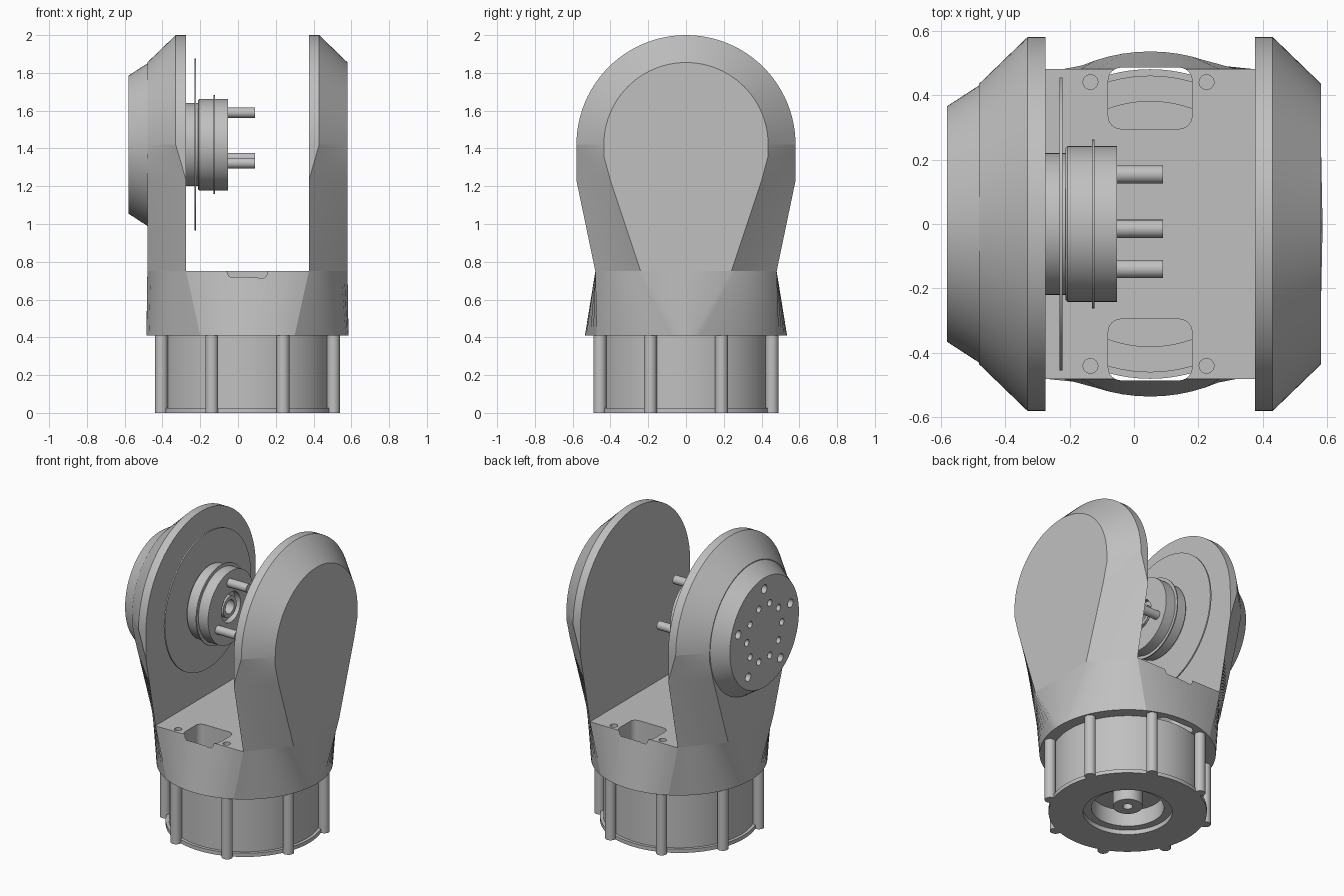
import bpy, bmesh, math
from mathutils import Matrix, Vector

cube = bpy.data.objects.get("Cube")
if cube:
    bpy.data.objects.remove(cube)

MID = 0.05      # x of the vertical axis of the fork
PIVOT = 1.42    # height of the joint axis
INNER = 0.325   # half width of the gap between the arms
RAD = 0.535

grey = bpy.data.materials.new("machined_grey")
grey.use_nodes = True
grey.diffuse_color = (0.527, 0.527, 0.527, 1)
grey.node_tree.nodes["Principled BSDF"].inputs["Base Color"].default_value = grey.diffuse_color


def finish(name, bm):
    bmesh.ops.remove_doubles(bm, verts=bm.verts, dist=0.0002)
    bmesh.ops.recalc_face_normals(bm, faces=bm.faces)
    mesh = bpy.data.meshes.new(name)
    bm.to_mesh(mesh)
    bm.free()
    mesh.materials.append(grey)
    obj = bpy.data.objects.new(name, mesh)
    bpy.context.collection.objects.link(obj)
    return obj


def loft(name, rings):
    """Skin a stack of equal-length closed rings and cap both ends."""
    bm = bmesh.new()
    rows = [[bm.verts.new(p) for p in ring] for ring in rings]
    n = len(rows[0])
    for a, b in zip(rows, rows[1:]):
        for i in range(n):
            j = (i + 1) % n
            bm.faces.new((a[i], a[j], b[j], b[i]))
    bm.faces.new(rows[0])
    bm.faces.new(rows[-1])
    return finish(name, bm)


def lathe(name, profile, along_x=False, segs=96, half=False):
    """Turn (radius, position) points about the fork axis or the joint axis."""
    bm = bmesh.new()
    steps = segs // 2 if half else segs
    rows = []
    for k in range(steps + 1):
        a = 2 * math.pi * k / segs
        c, s = math.cos(a), math.sin(a)
        if along_x:
            pts = [(t, r * c, PIVOT + r * s) for r, t in profile]
        else:
            pts = [(MID + r * c, r * s, t) for r, t in profile]
        rows.append([bm.verts.new(p) for p in pts])
    for a, b in zip(rows, rows[1:]):
        for i in range(len(profile) - 1):
            bm.faces.new((a[i], a[i + 1], b[i + 1], b[i]))
    return finish(name, bm)


def add_rod(bm, centre, radius, length, along_x=False):
    m = Matrix.Translation(Vector(centre))
    if along_x:
        m = m @ Matrix.Rotation(math.pi / 2, 4, 'Y')
    bmesh.ops.create_cone(bm, cap_ends=True, segments=24, radius1=radius,
                          radius2=radius, depth=length, matrix=m)


def carve(target, cutter):
    mod = target.modifiers.new("cut", 'BOOLEAN')
    mod.operation = 'DIFFERENCE'
    mod.solver = 'EXACT'
    mod.object = cutter
    cutter.hide_render = True
    deps = bpy.context.evaluated_depsgraph_get()
    mesh = bpy.data.meshes.new_from_object(target.evaluated_get(deps))
    target.modifiers.clear()
    target.data = mesh
    bpy.data.objects.remove(cutter)


def outline(h, c, w, start=0.0, rounded=False):
    """Quarter section from the flat front (y = h) round to the outer side."""
    if rounded:
        a1, a2 = math.acos(c / RAD), math.asin(w / RAD)
        angs = [math.pi / 2 + (a1 - math.pi / 2) * k / 6 for k in range(6)]
        angs += [a1 + (a2 - a1) * k / 12 for k in range(13)] + [0]
        return [(RAD * math.cos(a), RAD * math.sin(a)) for a in angs]
    pts = [(start + (c - start) * k / 6, h) for k in range(6)]
    pts += [(c + (0.53 - c) * k / 12, h + (w - h) * k / 12) for k in range(13)]
    return pts + [(0.53, 0)]


# Fork foot: round at the bottom, flat-fronted at the deck
def full_ring(q, z):
    right = q + [(x, -y) for x, y in q[-2::-1]]
    pts = right + [(-x, y) for x, y in right[-2:0:-1]]
    return [(MID + x, y, z) for x, y in pts]


foot = loft("fork_foot", [full_ring(outline(RAD, 0.25, 0.03, rounded=True), 0.41),
                          full_ring(outline(0.48, INNER, 0.24), 0.75)])

# Pockets and screw holes in the deck
for s in (1, -1):
    corners = [(0.14, 0.445, 0), (-0.04, 0.445, 90), (-0.04, 0.335, 180), (0.14, 0.335, 270)]
    ring = []
    for x, y, start in corners:
        for k in range(7):
            a = math.radians(start + 15 * k)
            ring.append((x + 0.04 * math.cos(a), s * (y + 0.04 * math.sin(a))))
    carve(foot, loft("pocket_cutter", [[(x, y, z) for x, y in ring] for z in (0.3, 0.9)]))
bm = bmesh.new()
for x in (-0.135, 0.225):
    for y in (-0.44, 0.44):
        add_rod(bm, (x, y, 0.75), 0.023, 0.4)
carve(foot, finish("hole_cutter", bm))

# Two arms with chamfered round tops
levels = [(0.75, 0.48, INNER, 0.24), (1.23, 0.58, INNER, 0.40),
          (1.36, 0.58, 0.362, 0.435), (PIVOT, 0.58, 0.38, 0.435)]
for side, s in (("left", 1), ("right", -1)):
    rings = []
    for z, h, c, w in levels:
        q = outline(h, c, w, start=INNER)
        pts = q + [(x, -y) for x, y in q[-2::-1]]
        rings.append([(MID + s * x, y, z) for x, y in pts])
    loft(side + "_arm", rings)
    top = [(0, INNER), (0.58, INNER), (0.58, 0.38), (0.435, 0.53), (0, 0.53)]
    lathe(side + "_arm_top", [(r, MID + s * t) for r, t in top], True, half=True)

# Conical cap with bolt holes on the right arm
cap = lathe("bearing_cap", [(0, -0.46), (0.43, -0.46), (0.43, -0.48),
                            (0.365, -0.58), (0, -0.58)], True)
bm = bmesh.new()
for count, rad, size, turn in ((5, 0.29, 0.028, 90), (10, 0.185, 0.022, 0)):
    for k in range(count):
        a = math.radians(turn + 360 * k / count)
        add_rod(bm, (-0.58, rad * math.cos(a), PIVOT + rad * math.sin(a)), size, 0.1, True)
carve(cap, finish("bolt_cutter", bm))

# Joint drive on the inside of the right arm
lathe("drive_neck", [(0, -0.29), (0.22, -0.29), (0.22, -0.2), (0, -0.2)], True)
lathe("drive_disc", [(0, -0.231), (0.455, -0.231), (0.455, -0.222), (0, -0.222)], True)
lathe("drive_body", [(0, -0.213), (0.235, -0.213), (0.242, -0.206), (0.242, -0.052),
                     (0.1, -0.052), (0.1, -0.09), (0.07, -0.09), (0.07, -0.06),
                     (0.045, -0.06), (0.045, -0.15), (0, -0.15)], True)
lathe("drive_ring", [(0.2, -0.13), (0.262, -0.13), (0.262, -0.123), (0.2, -0.123)], True)
bm = bmesh.new()
for deg in (95, 215, 335):
    a = math.radians(deg)
    add_rod(bm, (0.01, 0.17 * math.cos(a), PIVOT + 0.17 * math.sin(a)), 0.028, 0.16, True)
finish("drive_pins", bm)

# Base housing with a dished underside and a centre boss
lathe("base_housing", [(0, 0.08), (0.03, 0.08), (0.03, 0.04), (0.09, 0.04), (0.09, 0.14),
                       (0.22, 0.14), (0.22, 0.03), (0.27, 0.03), (0.27, 0), (0.48, 0),
                       (0.48, 0.025), (0.46, 0.025), (0.46, 0.41), (0.38, 0.41),
                       (0.38, 0.3), (0, 0.3)])

# Bolt lugs round the base
bm = bmesh.new()
for k in range(8):
    a = math.radians(22.5 + 45 * k)
    add_rod(bm, (MID + 0.493 * math.cos(a), 0.493 * math.sin(a), 0.206), 0.034, 0.412)
finish("base_lugs", bm)

# Smooth shading with sharp edges kept
bpy.ops.object.select_all(action='DESELECT')
for obj in bpy.context.collection.objects:
    if obj.type == 'MESH' and grey.name in obj.data.materials:
        obj.select_set(True)
        bpy.context.view_layer.objects.active = obj
bpy.ops.object.shade_smooth_by_angle(angle=math.radians(25))
